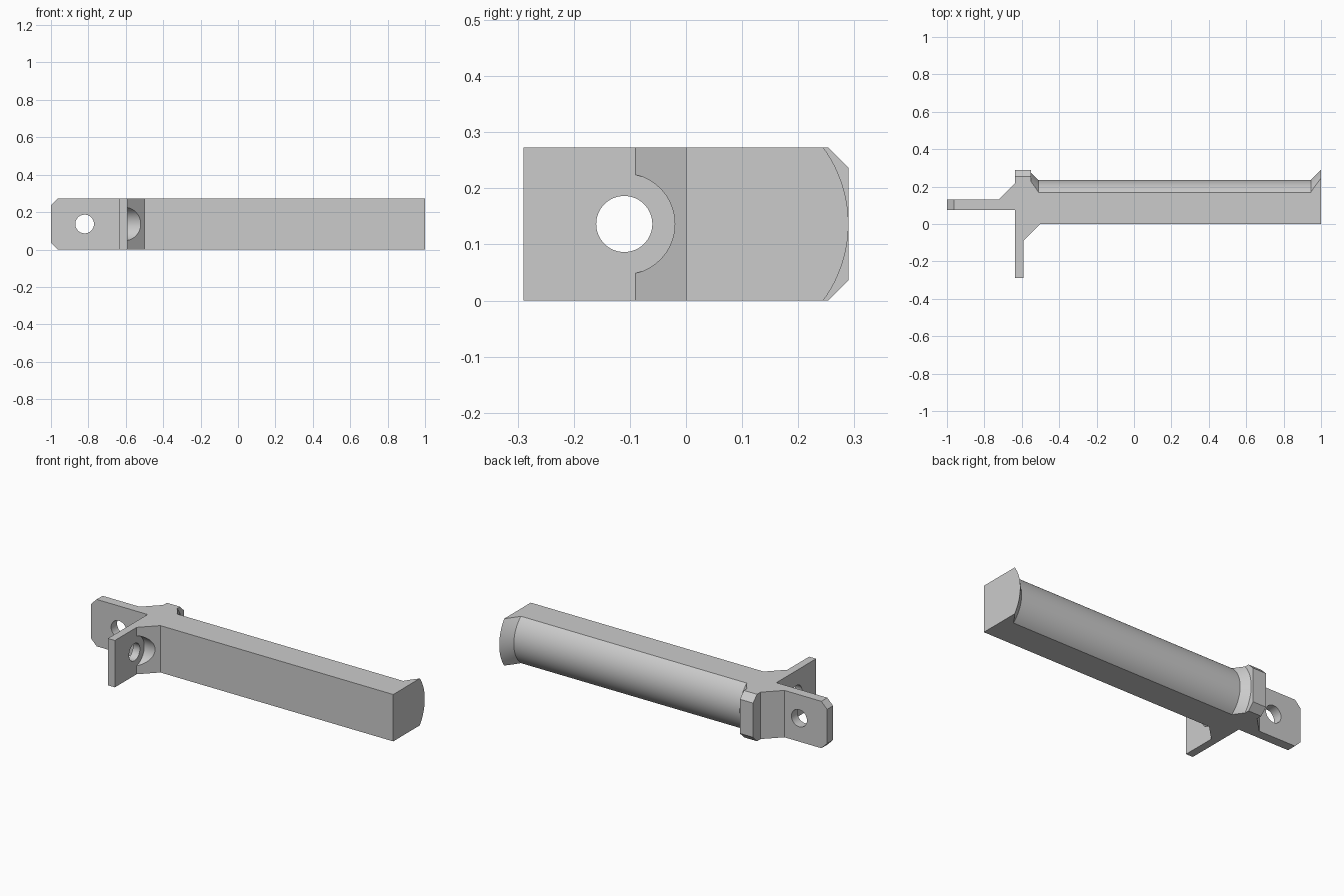
import bpy, bmesh, math
from mathutils import Matrix, Vector

if "Cube" in bpy.data.objects:
    bpy.data.objects.remove(bpy.data.objects["Cube"])

HEIGHT = 0.273
MID = HEIGHT / 2
CHAMFER = 0.037

grey = bpy.data.materials.new("plain grey")
grey.use_nodes = True
grey.diffuse_color = (0.6, 0.6, 0.6, 1)
grey.node_tree.nodes["Principled BSDF"].inputs["Base Color"].default_value = (0.6, 0.6, 0.6, 1)


def make_object(name, bm):
    bmesh.ops.recalc_face_normals(bm, faces=bm.faces)
    mesh = bpy.data.meshes.new(name)
    bm.to_mesh(mesh)
    bm.free()
    mesh.materials.append(grey)
    obj = bpy.data.objects.new(name, mesh)
    bpy.context.collection.objects.link(obj)
    return obj


def lathe(name, profile, centre, axis="X", segments=96):
    """Closed solid of revolution from (distance along axis, radius) pairs."""
    bm = bmesh.new()
    rings = []
    for along, radius in profile:
        ring = []
        for i in range(segments):
            a = 2 * math.pi * i / segments
            ring.append(bm.verts.new((along, radius * math.cos(a), radius * math.sin(a))))
        rings.append(ring)
    for low, high in zip(rings, rings[1:]):
        for i in range(segments):
            j = (i + 1) % segments
            bm.faces.new((low[i], low[j], high[j], high[i]))
    bm.faces.new(rings[0])
    bm.faces.new(rings[-1])
    if axis == "Y":
        bm.transform(Matrix.Rotation(math.pi / 2, 4, "Z"))
    bm.transform(Matrix.Translation(Vector(centre)))
    return make_object(name, bm)


def combine(target, helper, operation):
    helper.hide_render = True
    mod = target.modifiers.new(operation.lower(), "BOOLEAN")
    mod.operation = operation
    mod.solver = "EXACT"
    mod.object = helper
    bpy.context.view_layer.objects.active = target
    bpy.ops.object.modifier_apply(modifier=mod.name)
    bpy.data.objects.remove(helper)


# Bracket outline seen from above: two tabs, gussets and the long bar
outline = [(-1, 0.075), (-0.635, 0.075), (-0.635, -0.29), (-0.59, -0.29),
           (-0.59, -0.09), (-0.5, 0), (1, 0), (1, 0.29),
           (-0.635, 0.29), (-0.635, 0.22), (-0.725, 0.13), (-1, 0.13)]
bm = bmesh.new()
base = bm.faces.new([bm.verts.new((x, y, 0)) for x, y in outline])
top = bmesh.ops.extrude_face_region(bm, geom=[base])["geom"]
bmesh.ops.translate(bm, vec=(0, 0, HEIGHT), verts=[v for v in top if isinstance(v, bmesh.types.BMVert)])
bmesh.ops.recalc_face_normals(bm, faces=bm.faces)

# Chamfer the side tab's end and the rear block's horizontal edges
def is_chamfered(edge):
    a, b = (v.co for v in edge.verts)
    level = abs(a.z - b.z) < 1e-4
    return level and (max(a.x, b.x) < -0.99 or min(a.y, b.y) > 0.28)


bmesh.ops.bevel(bm, geom=[e for e in bm.edges if is_chamfered(e)], offset=CHAMFER,
                segments=1, affect="EDGES")
handle = make_object("spool_bracket", bm)

# Round the back of the bar, with a conical flare at both ends
combine(handle, lathe("spool_form", [(-1.2, 1), (-0.55, 1), (-0.55, 0.215), (-0.51, 0.175),
                                     (0.945, 0.175), (1.1, 0.33)], (0, 0.0595, MID), segments=128),
        "INTERSECT")

# Screw holes and the counterbore in the front gusset
combine(handle, lathe("side_tab_hole", [(-0.1, 0.05), (0.1, 0.05)], (-0.82, 0.1, MID), "Y", 64),
        "DIFFERENCE")
combine(handle, lathe("front_tab_hole", [(-0.1, 0.05), (0.1, 0.05)], (-0.61, -0.11, MID), "X", 64),
        "DIFFERENCE")
combine(handle, lathe("counterbore", [(0, 0.09), (0.15, 0.09)], (-0.59, -0.11, MID), "X", 64),
        "DIFFERENCE")

# Smooth the curved faces, keep edges crisp
bpy.ops.object.select_all(action="DESELECT")
handle.select_set(True)
bpy.context.view_layer.objects.active = handle
bpy.ops.object.shade_smooth_by_angle(angle=math.radians(20))
